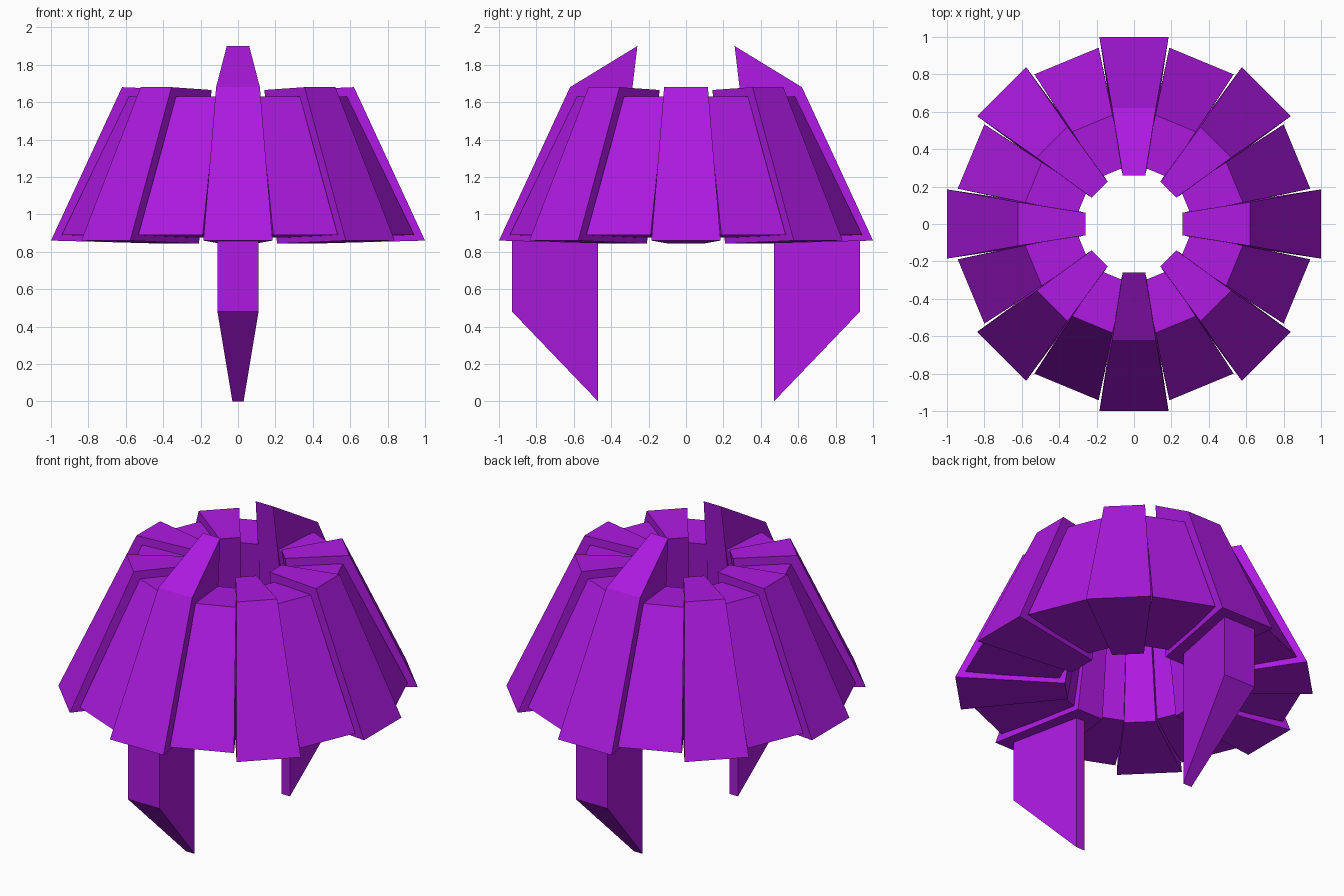
import bpy, bmesh, math
from mathutils import Matrix

if "Cube" in bpy.data.objects:
    bpy.data.objects.remove(bpy.data.objects["Cube"])

mat = bpy.data.materials.new("purple")
mat.diffuse_color = (0.42, 0.01, 0.75, 1)
mat.use_nodes = True
mat.node_tree.nodes["Principled BSDF"].inputs["Base Color"].default_value = mat.diffuse_color


def wedge(name, profile, angle):
    """Solid from a closed (radius, z, half width) side profile, turned to an angle."""
    bm = bmesh.new()
    left = [bm.verts.new((r, w, z)) for r, z, w in profile]
    right = [bm.verts.new((r, -w, z)) for r, z, w in profile]
    bm.faces.new(left)
    bm.faces.new(right[::-1])
    n = len(profile)
    for i in range(n):
        j = (i + 1) % n
        bm.faces.new((left[j], left[i], right[i], right[j]))
    bmesh.ops.recalc_face_normals(bm, faces=bm.faces)
    bm.transform(Matrix.Rotation(angle, 4, 'Z'))
    me = bpy.data.meshes.new(name)
    bm.to_mesh(me)
    bm.free()
    me.materials.append(mat)
    ob = bpy.data.objects.new(name, me)
    bpy.context.collection.objects.link(ob)
    return ob


# side profiles: outer bottom, outer top, inner top, inner bottom
raised = [(1.0, 0.86, 0.185), (0.62, 1.68, 0.117), (0.26, 1.665, 0.06), (0.385, 0.843, 0.09)]
finned = [(1.0, 0.86, 0.185), (0.62, 1.68, 0.117), (0.26, 1.90, 0.06), (0.385, 0.843, 0.09)]
recessed = [(0.943, 0.89, 0.186), (0.582, 1.63, 0.117), (0.30, 1.615, 0.06), (0.42, 0.875, 0.09)]
leg = [(0.93, 0.48, 0.11), (0.93, 0.87, 0.11), (0.47, 0.87, 0.03), (0.47, 0.0, 0.03)]

# ring of alternating raised ribs and recessed panels
for i in range(8):
    a = i * math.pi / 4
    if i in (2, 6):
        wedge("finned_rib", finned, a)
        wedge("leg_spike", leg, a)
    else:
        wedge("raised_rib", raised, a)
    wedge("recessed_panel", recessed, a + math.pi / 8)
